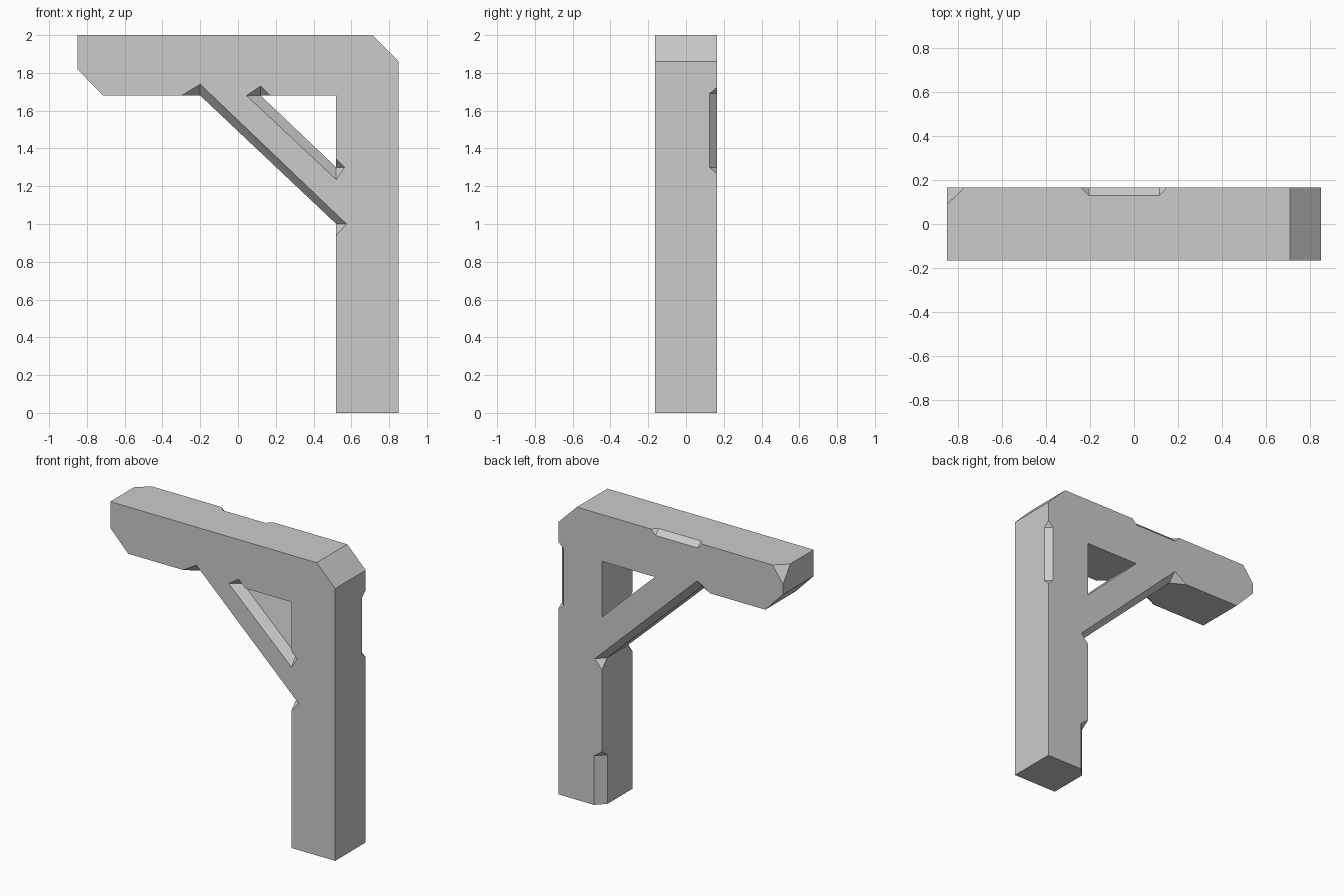
import bpy, bmesh
from mathutils import Vector

if "Cube" in bpy.data.objects:
    bpy.data.objects.remove(bpy.data.objects["Cube"])

H = 0.165  # half thickness


def finish(name, bm):
    bmesh.ops.recalc_face_normals(bm, faces=bm.faces)
    me = bpy.data.meshes.new(name)
    bm.to_mesh(me)
    bm.free()
    ob = bpy.data.objects.new(name, me)
    bpy.context.collection.objects.link(ob)
    return ob


def prism(name, profile, half):
    """Extrude an x,z profile along y."""
    bm = bmesh.new()
    face = bm.faces.new([bm.verts.new((x, -half, z)) for x, z in profile])
    new = bmesh.ops.extrude_face_region(bm, geom=[face])["geom"]
    bmesh.ops.translate(bm, vec=(0, 2 * half, 0),
                        verts=[g for g in new if isinstance(g, bmesh.types.BMVert)])
    return finish(name, bm)


def hull(name, points):
    bm = bmesh.new()
    for p in points:
        bm.verts.new(p)
    res = bmesh.ops.convex_hull(bm, input=bm.verts)
    loose = {g for g in res["geom_interior"] + res["geom_unused"]
             if isinstance(g, bmesh.types.BMVert)}
    bmesh.ops.delete(bm, geom=list(loose), context="VERTS")
    return finish(name, bm)


def cut(target, cutter):
    cutter.hide_render = True
    mod = target.modifiers.new("cut", "BOOLEAN")
    mod.operation = "DIFFERENCE"
    mod.solver = "EXACT"
    mod.object = cutter
    bpy.context.view_layer.objects.active = target
    bpy.ops.object.modifier_apply(modifier=mod.name)
    bpy.data.objects.remove(cutter)


def edge_chip(target, a, b, u, v, d, tip):
    """Chamfer the edge from a to b, with pointed run-outs; u, v point inward."""
    a, b, u, v = Vector(a), Vector(b), Vector(u), Vector(v)
    t = (b - a).normalized() * tip
    pts = [a - t, b + t]
    for p in (a, b):
        pts += [p + u * d, p + v * d]
    pts += [p - (u + v) * d for p in (a - t, b + t)]
    cut(target, hull("chip", pts))


def brace_chip(target, face_pts, deep_pts, side, d):
    """Chamfer a sloping brace edge on the front (-1) or back (+1) face."""
    pts = [(x, side * y, z) for x, z in face_pts for y in (H, H + 0.1)]
    pts += [(x, side * (H - d), z) for x, z in deep_pts]
    cut(target, hull("brace_chip", pts))


# Post, beam and diagonal brace in one outline
bracket = prism("timber_bracket", [
    (-0.85, 2), (0.71, 2), (0.85, 1.86), (0.85, 0), (0.52, 0), (0.52, 1.0),
    (-0.20, 1.68), (-0.715, 1.68), (-0.85, 1.82)], H)

# Triangular opening above the brace
cut(bracket, prism("opening", [(0.12, 1.68), (0.52, 1.68), (0.52, 1.30)], 0.4))

# Chamfered brace edges: upper front, then lower front and back
brace_chip(bracket, [(0.045, 1.68), (0.12, 1.73), (0.565, 1.30), (0.52, 1.235)],
           [(0.12, 1.68), (0.52, 1.30)], -1, 0.05)
for side in (-1, 1):
    brace_chip(bracket, [(-0.30, 1.68), (-0.20, 1.74), (0.575, 1.0), (0.52, 0.94)],
               [(-0.20, 1.68), (0.52, 1.0)], side, 0.055)

# Worn chips along the back edges: beam top, outer post, post foot
edge_chip(bracket, (-0.205, H, 2), (0.115, H, 2), (0, -1, 0), (0, 0, -1), 0.035, 0.035)
edge_chip(bracket, (0.85, H, 1.30), (0.85, H, 1.69), (-1, 0, 0), (0, -1, 0), 0.04, 0.035)
edge_chip(bracket, (0.52, H, -0.2), (0.52, H, 0.335), (1, 0, 0), (0, -1, 0), 0.06, 0.045)

# Broken corner at the beam end
cut(bracket, hull("corner", [
    (-0.85, 0.09, 2), (-0.77, H, 2), (-0.85, H, 1.89),
    (-0.95, 0.09, 2.1), (-0.77, 0.265, 2.1), (-0.95, 0.265, 1.89), (-0.95, 0.265, 2.1)]))
